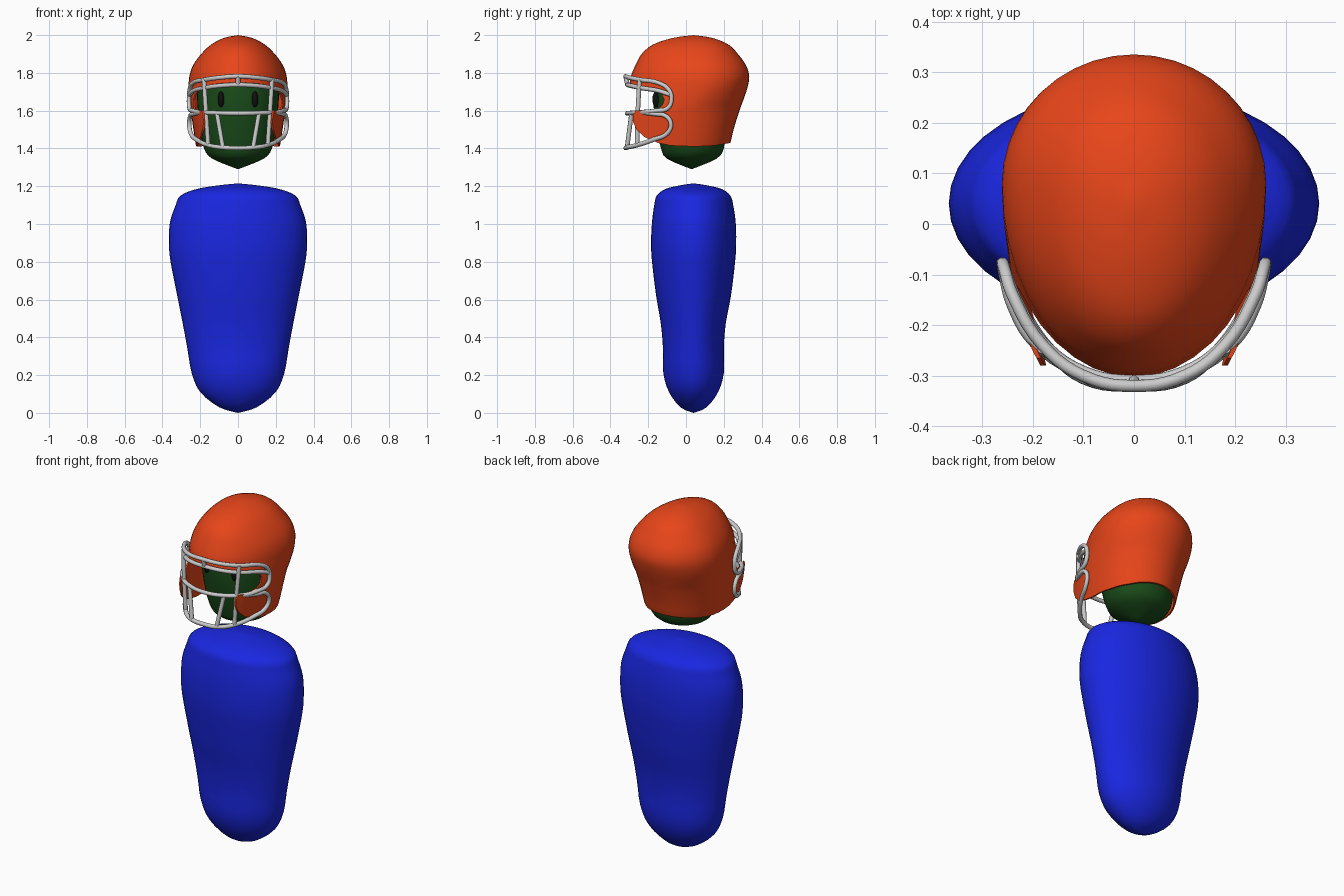
import bpy, bmesh, math

if "Cube" in bpy.data.objects:
    bpy.data.objects.remove(bpy.data.objects["Cube"])


def material(name, rgb):
    m = bpy.data.materials.new(name)
    m.diffuse_color = (*rgb, 1)
    m.use_nodes = True
    m.node_tree.nodes["Principled BSDF"].inputs["Base Color"].default_value = m.diffuse_color
    return m


BLUE = material("blue", (0.01, 0.02, 0.75))
GREEN = material("dark_green", (0.01, 0.07, 0.01))
ORANGE = material("orange", (0.8, 0.06, 0.01))
BLACK = material("black", (0.005, 0.005, 0.005))


def activate(ob):
    bpy.ops.object.select_all(action='DESELECT')
    ob.select_set(True)
    bpy.context.view_layer.objects.active = ob


def new_object(name, bm, mat=None):
    bmesh.ops.recalc_face_normals(bm, faces=bm.faces)
    me = bpy.data.meshes.new(name)
    bm.to_mesh(me)
    bm.free()
    ob = bpy.data.objects.new(name, me)
    bpy.context.collection.objects.link(ob)
    if mat:
        me.materials.append(mat)
    return ob


def smooth_rows(rows, steps):
    """Catmull-Rom interpolation of the ring table."""
    out = []
    for i in range(len(rows) - 1):
        p = [rows[max(0, i - 1)], rows[i], rows[i + 1], rows[min(len(rows) - 1, i + 2)]]
        for s in range(steps):
            t = s / steps
            out.append([0.5 * (2 * b + (c - a) * t + (2 * a - 5 * b + 4 * c - d) * t * t
                               + (3 * b - a - 3 * c + d) * t ** 3) for a, b, c, d in zip(*p)])
    return out + [list(rows[-1])]


def loft(name, rows, mat, widest=0.5, n=40, steps=3):
    """Egg-shaped rings; row = z, half width, front y, back y."""
    bm = bmesh.new()
    rings = []
    for z, a, yf, yb in smooth_rows(rows, steps):
        cy = yf + widest * (yb - yf)
        ring = []
        for k in range(n):
            t = 2 * math.pi * k / n
            c = math.cos(t)
            y = cy - (cy - yf) * c if c > 0 else cy - (yb - cy) * c
            ring.append(bm.verts.new((a * math.sin(t), y, z)))
        rings.append(ring)
    for r, q in zip(rings, rings[1:]):
        for k in range(n):
            bm.faces.new((r[k], r[(k + 1) % n], q[(k + 1) % n], q[k]))
    bmesh.ops.remove_doubles(bm, verts=bm.verts, dist=1e-5)
    return new_object(name, bm, mat)


def shade(ob, angle=40):
    activate(ob)
    bpy.ops.object.shade_smooth_by_angle(angle=math.radians(angle))


# Body
shade(loft("body", [
    (0.0, 0, .04, .04), (.03, .10, -.03, .11), (.11, .20, -.09, .17), (.21, .245, -.12, .20),
    (.34, .268, -.122, .20), (.47, .292, -.133, .21), (.62, .322, -.158, .238),
    (.80, .357, -.18, .26), (.90, .366, -.185, .266), (1.01, .36, -.18, .263),
    (1.10, .33, -.168, .25), (1.15, .305, -.155, .235), (1.185, .22, -.11, .19),
    (1.205, .10, -.03, .11), (1.215, 0, .04, .04)], BLUE))

# Head
shade(loft("head", [
    (1.29, 0, .03, .03), (1.345, .135, -.10, .16), (1.40, .18, -.132, .20),
    (1.50, .20, -.155, .21), (1.60, .212, -.17, .23), (1.70, .216, -.17, .235),
    (1.80, .20, -.155, .22), (1.88, .14, -.10, .17), (1.92, 0, .035, .035)], GREEN))

# Eyes
for side, sx in (("left", 1), ("right", -1)):
    bm = bmesh.new()
    bmesh.ops.create_uvsphere(bm, u_segments=20, v_segments=12, radius=1)
    for v in bm.verts:
        v.co = (v.co.x * .017 + sx * .09, v.co.y * .02 - .158, v.co.z * .042 + 1.66)
    shade(new_object("eye_" + side, bm, BLACK))

# Helmet shell
helmet = loft("helmet", [
    (1.34, .21, -.42, .20), (1.43, .225, -.42, .235), (1.50, .236, -.42, .252),
    (1.60, .25, -.42, .283), (1.66, .257, -.355, .305), (1.72, .261, -.305, .325),
    (1.78, .258, -.293, .335), (1.84, .238, -.268, .318), (1.90, .195, -.235, .275),
    (1.95, .142, -.175, .225), (1.985, .075, -.07, .14), (2.0, 0, .04, .04)],
    ORANGE, widest=0.6)

# Cutter: side outline of the face opening, jaw flaps and lower rim
outline = [(-.6, 1.73), (-.31, 1.73), (-.22, 1.715), (-.16, 1.705), (-.13, 1.69), (-.115, 1.66),
           (-.125, 1.63), (-.15, 1.61), (-.21, 1.60), (-.265, 1.60), (-.28, 1.58), (-.28, 1.54),
           (-.262, 1.50), (-.22, 1.46), (-.15, 1.43), (-.08, 1.415), (.05, 1.41), (.15, 1.415),
           (.24, 1.43), (.5, 1.43), (.5, 1.2), (-.6, 1.2)]
bm = bmesh.new()
face = bm.faces.new([bm.verts.new((-.5, y, z)) for y, z in outline])
ext = bmesh.ops.extrude_face_region(bm, geom=[face])
for v in ext["geom"]:
    if isinstance(v, bmesh.types.BMVert):
        v.co.x = .5
cutter = new_object("opening_cutter", bm)
cutter.hide_render = True

solid = helmet.modifiers.new("thickness", 'SOLIDIFY')
solid.thickness = .008
solid.offset = -1
cut = helmet.modifiers.new("opening", 'BOOLEAN')
cut.operation = 'DIFFERENCE'
cut.solver = 'EXACT'
cut.object = cutter
activate(helmet)
for m in ("thickness", "opening"):
    bpy.ops.object.modifier_apply(modifier=m)
bpy.data.objects.remove(cutter)
shade(helmet)


# Face guard bars
def bar(name, pts, closed=False, radius=.012):
    cu = bpy.data.curves.new(name, 'CURVE')
    cu.dimensions = '3D'
    cu.bevel_depth = radius
    cu.bevel_resolution = 2
    cu.resolution_u = 5
    cu.use_fill_caps = True
    sp = cu.splines.new('BEZIER')
    sp.bezier_points.add(len(pts) - 1)
    for b, p in zip(sp.bezier_points, pts):
        b.co = p
        b.handle_left_type = b.handle_right_type = 'AUTO'
    sp.use_cyclic_u = closed
    ob = bpy.data.objects.new(name, cu)
    bpy.context.collection.objects.link(ob)


def flip(pts):
    return [(-x, y, z) for x, y, z in reversed(pts)]


upper = [(.1, -.30, 1.775), (.18, -.24, 1.763), (.24, -.14, 1.745), (.256, -.09, 1.71),
         (.26, -.077, 1.665), (.257, -.095, 1.615), (.24, -.16, 1.60), (.195, -.235, 1.592),
         (.1, -.295, 1.588)]
bar("upper_guard_loop", [(0, -.32, 1.782)] + upper + [(0, -.312, 1.586)] + flip(upper), closed=True)

brow = [(.1, -.292, 1.732), (.18, -.235, 1.72), (.235, -.145, 1.705), (.257, -.085, 1.685)]
bar("brow_bar", flip(brow) + [(0, -.31, 1.737)] + brow)

lower = [(.1, -.305, 1.407), (.165, -.25, 1.42), (.22, -.17, 1.448), (.25, -.10, 1.48),
         (.258, -.08, 1.53), (.253, -.105, 1.57), (.235, -.17, 1.583), (.19, -.24, 1.59)]
bar("lower_guard_loop", flip(lower) + [(0, -.32, 1.402)] + lower)

bar("centre_bar", [(0, -.32, 1.782), (0, -.31, 1.737)])
for side, sx in (("left", 1), ("right", -1)):
    bar("outer_upright_" + side, [(sx * .18, -.245, 1.765), (sx * .17, -.255, 1.60),
                                  (sx * .158, -.258, 1.42)])
    bar("inner_upright_" + side, [(sx * .112, -.288, 1.59), (sx * .08, -.312, 1.405)])
